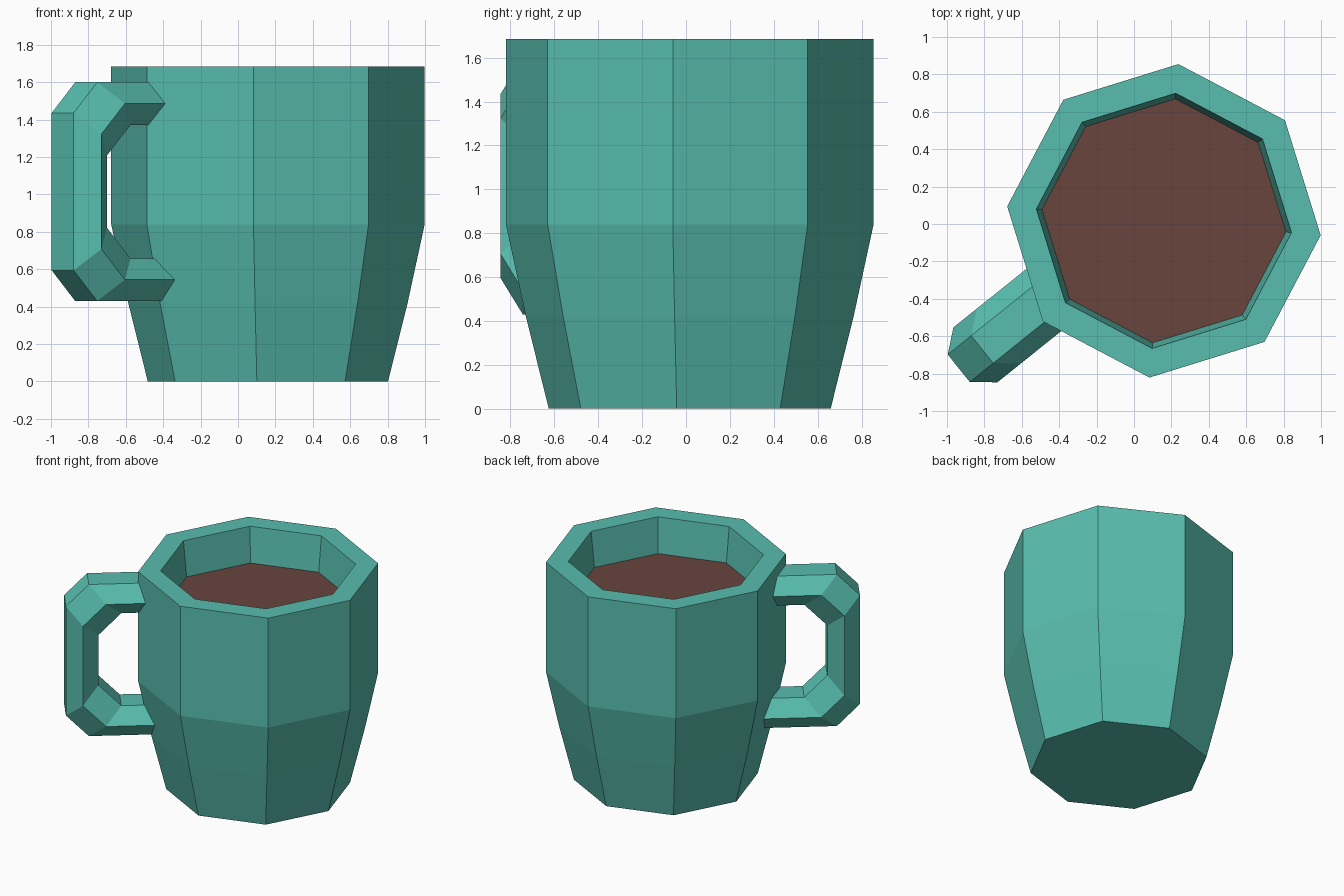
import bpy, bmesh, math
from mathutils import Vector

if "Cube" in bpy.data.objects:
    bpy.data.objects.remove(bpy.data.objects["Cube"])

CX, CY = 0.16, 0.017                 # mug axis
SIDES, TURN = 8, math.radians(-5.27)


def material(name, rgb):
    m = bpy.data.materials.new(name)
    m.diffuse_color = (*rgb, 1)
    m.use_nodes = True
    m.node_tree.nodes["Principled BSDF"].inputs["Base Color"].default_value = m.diffuse_color
    return m


def skin_rings(name, rings, mat):
    """Bridge successive rings of points and cap both ends."""
    bm = bmesh.new()
    loops = [[bm.verts.new(p) for p in ring] for ring in rings]
    for a, b in zip(loops, loops[1:]):
        n = len(a)
        for i in range(n):
            j = (i + 1) % n
            bm.faces.new((a[i], a[j], b[j], b[i]))
    bm.faces.new(loops[0][::-1])
    bm.faces.new(loops[-1])
    bmesh.ops.recalc_face_normals(bm, faces=bm.faces)
    mesh = bpy.data.meshes.new(name)
    bm.to_mesh(mesh)
    bm.free()
    mesh.materials.append(mat)
    ob = bpy.data.objects.new(name, mesh)
    bpy.context.collection.objects.link(ob)
    return ob


def octagon(r, z):
    return [(CX + r * math.cos(TURN + math.tau * i / SIDES),
             CY + r * math.sin(TURN + math.tau * i / SIDES), z) for i in range(SIDES)]


teal = material("teal glaze", (0.098, 0.515, 0.429))
brown = material("brown drink", (0.140, 0.058, 0.047))

# Mug body: outer wall, rim, then inner wall down to the inside floor
profile = [(0.645, 0), (0.75, 0.42), (0.8415, 0.84), (0.8415, 1.685),
           (0.685, 1.685), (0.655, 1.415), (0.59, 0.84), (0.50, 0.12)]
skin_rings("mug_body", [octagon(r, z) for r, z in profile], teal)

# Drink: thin slab filling the cup
skin_rings("drink", [octagon(0.652, 1.395), octagon(0.656, 1.415)], brown)

# Handle: flattened hexagon swept along a chamfered C path
ang = math.radians(218.7)
out = Vector((math.cos(ang), math.sin(ang), 0))
side = Vector((math.sin(ang), -math.cos(ang), 0))
SHIFT, HALF_W, HALF_T = 0.071, 0.188, 0.114
section = [(-1, 0), (-0.5, 1), (0.5, 1), (1, 0), (0.5, -1), (-0.5, -1)]
# path: distance out, height, and thickness direction (out, up)
path = [(0.68, 1.486, 0, 1), (1.074, 1.486, 1, 1), (1.235, 1.322, 1, 1),
        (1.235, 0.708, 1, -1), (1.074, 0.544, 1, -1), (0.58, 0.544, 0, -1)]
rings = []
for d, z, td, tz in path:
    centre = Vector((CX, CY, z)) + out * d
    rings.append([centre + side * (-SHIFT if side.x > 0 else SHIFT)
                  + side * (HALF_W * w)
                  + (out * td + Vector((0, 0, tz))) * (HALF_T * t) for w, t in section])
skin_rings("handle", rings, teal)
